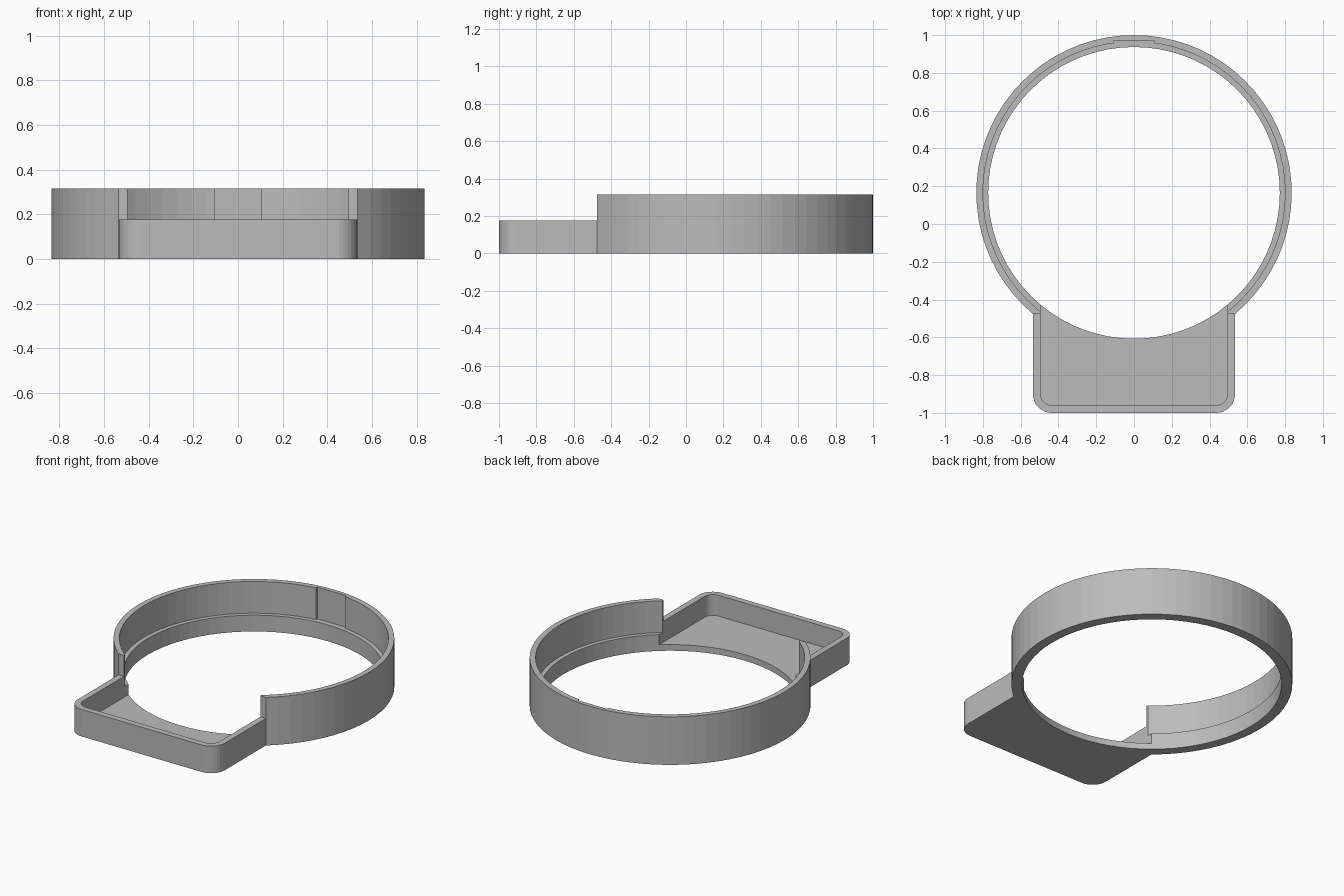
import bpy
import bmesh
from math import cos, sin, pi, radians

if "Cube" in bpy.data.objects:
    bpy.data.objects.remove(bpy.data.objects["Cube"], do_unlink=True)

CY = 0.165                            # ring centre in y
OUTER, SEAT, BORE = 0.835, 0.8, 0.772  # ring radii
TOP, LEDGE = 0.315, 0.107             # ring top and inner ledge heights
TRAY_TOP, FLOOR = 0.177, 0.04
HALF, WALL, STEP_Y = 0.535, 0.04, -0.476
OVER = 0.5                            # cutter overshoot height

grey = bpy.data.materials.new("plain grey")
grey.use_nodes = True
grey.diffuse_color = (0.5, 0.5, 0.5, 1)
grey.node_tree.nodes["Principled BSDF"].inputs["Base Color"].default_value = grey.diffuse_color


def prism(name, outline, z0, z1):
    """Extrude a closed outline between two heights."""
    bm = bmesh.new()
    face = bm.faces.new([bm.verts.new((x, y, z0)) for x, y in outline])
    grown = bmesh.ops.extrude_face_region(bm, geom=[face])["geom"]
    for v in grown:
        if isinstance(v, bmesh.types.BMVert):
            v.co.z = z1
    bmesh.ops.recalc_face_normals(bm, faces=bm.faces)
    mesh = bpy.data.meshes.new(name)
    bm.to_mesh(mesh)
    bm.free()
    mesh.materials.append(grey)
    obj = bpy.data.objects.new(name, mesh)
    bpy.context.collection.objects.link(obj)
    return obj


def circle(r, n=72):
    return [(r * cos(2 * pi * i / n), CY + r * sin(2 * pi * i / n)) for i in range(n)]


def box(half, y0, y1):
    return [(-half, y0), (half, y0), (half, y1), (-half, y1)]


def tray_outline(half, front, back, r, n=8):
    """Rectangle whose two front corners are rounded."""
    pts = [(half, back), (-half, back)]
    for side, start in ((-1, 180), (1, 270)):
        for i in range(n + 1):
            a = radians(start + 90 * i / n)
            pts.append((side * (half - r) + r * cos(a), front + r + r * sin(a)))
    return pts


def combine(target, tool, operation):
    mod = target.modifiers.new(operation, "BOOLEAN")
    mod.operation, mod.object, mod.solver = operation, tool, "EXACT"
    bpy.context.view_layer.objects.active = target
    bpy.ops.object.modifier_apply(modifier=mod.name)
    bpy.data.objects.remove(tool, do_unlink=True)


# Ring, lowered at the front where the tray joins
holder = prism("ring_and_tray", circle(OUTER), 0, TOP)
combine(holder, prism("front_step", box(HALF, -1.2, STEP_Y), TRAY_TOP, OVER), "DIFFERENCE")

# Tray block
combine(holder, prism("tray", tray_outline(HALF, -1, -0.3, 0.1), 0, TRAY_TOP), "UNION")

# Through bore, wider seat above the ledge, tray pocket, flat notch at the back
cutters = [
    ("bore", circle(BORE), -0.1),
    ("seat", circle(SEAT), LEDGE),
    ("pocket", tray_outline(HALF - WALL, WALL - 1, -0.2, 0.06), FLOOR),
    ("back_notch", box(0.105, 0.8, 0.972), LEDGE),
]
for name, outline, base in cutters:
    combine(holder, prism(name, outline, base, OVER), "DIFFERENCE")
